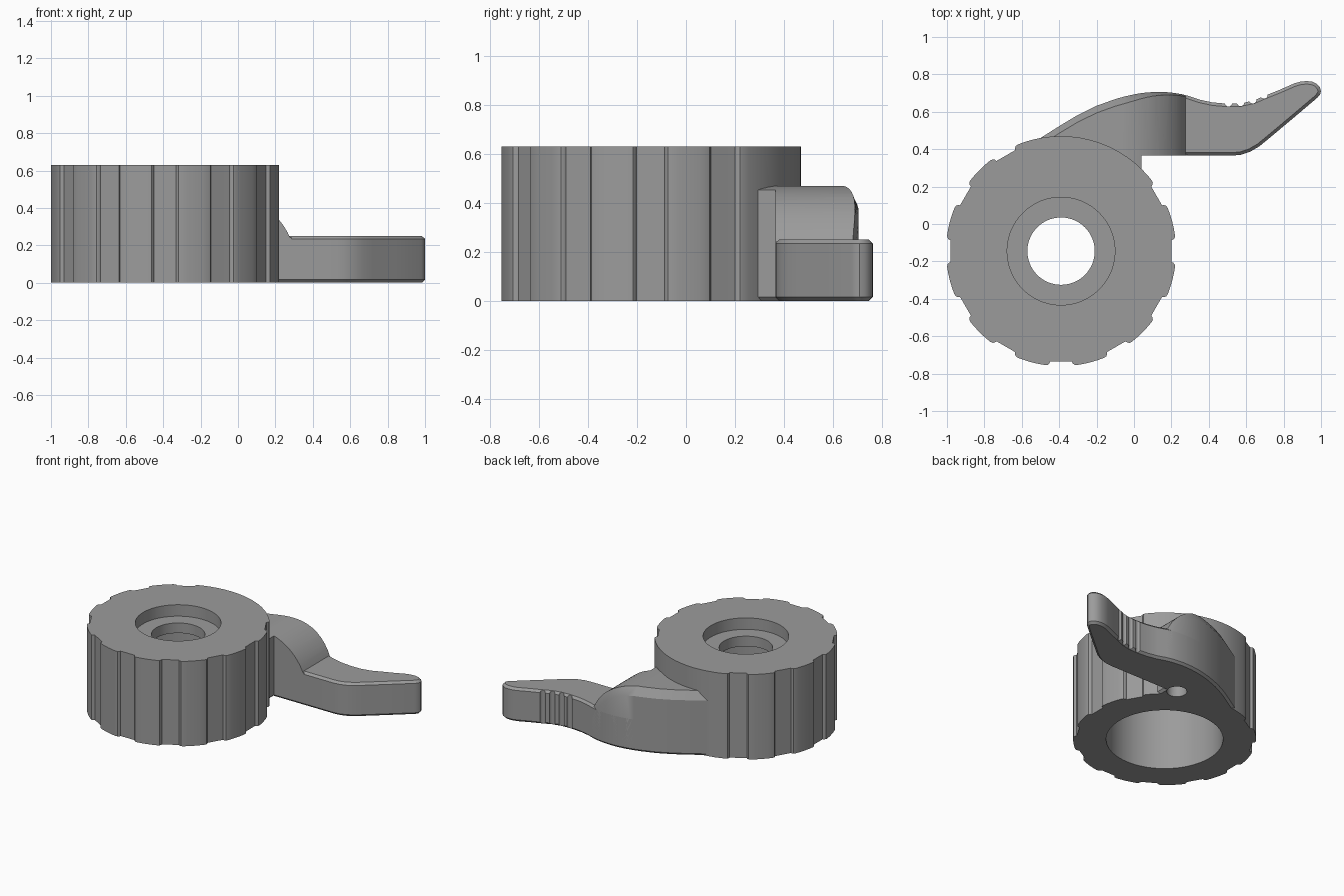
import bpy, bmesh, math

if "Cube" in bpy.data.objects:
    bpy.data.objects.remove(bpy.data.objects["Cube"])

CX, CY = -0.39, -0.145          # knob axis
grey = bpy.data.materials.new("mid_grey")
grey.diffuse_color = (0.33, 0.33, 0.33, 1)
grey.use_nodes = True
grey.node_tree.nodes["Principled BSDF"].inputs["Base Color"].default_value = grey.diffuse_color


def obj_from_rings(name, rings, closed=False):
    """Solid lofted through rings of equal counts; closed joins last to first."""
    bm = bmesh.new()
    vs = [[bm.verts.new(p) for p in r] for r in rings]
    n = len(vs[0])
    pairs = list(zip(vs, vs[1:])) + ([(vs[-1], vs[0])] if closed else [])
    for a, b in pairs:
        for i in range(n):
            j = (i + 1) % n
            bm.faces.new((a[i], a[j], b[j], b[i]))
    if not closed:
        bm.faces.new(vs[0][::-1])
        bm.faces.new(vs[-1])
    bmesh.ops.recalc_face_normals(bm, faces=bm.faces)
    me = bpy.data.meshes.new(name)
    bm.to_mesh(me)
    bm.free()
    me.materials.append(grey)
    ob = bpy.data.objects.new(name, me)
    bpy.context.collection.objects.link(ob)
    return ob


def prism(name, pts, z0, z1):
    return obj_from_rings(name, [[(x, y, z) for x, y in pts] for z in (z0, z1)])


def circle(x, y, r, n=64):
    return [(x + r * math.cos(2 * math.pi * i / n),
             y + r * math.sin(2 * math.pi * i / n)) for i in range(n)]


def polar(r, deg):
    a = math.radians(deg)
    return (CX + r * math.cos(a), CY + r * math.sin(a))


def cut(ob, cutters):
    """Apply boolean differences."""
    bpy.context.view_layer.objects.active = ob
    for c in cutters:
        c.hide_render = True
        m = ob.modifiers.new("cut", 'BOOLEAN')
        m.operation, m.solver, m.object = 'DIFFERENCE', 'EXACT', c
        bpy.ops.object.modifier_apply(modifier=m.name)


def smooth(ob):
    bpy.ops.object.select_all(action='DESELECT')
    ob.select_set(True)
    bpy.context.view_layer.objects.active = ob
    bpy.ops.object.shade_smooth_by_angle(angle=math.radians(28))


# Knob outline as (angle, radius): recess every 30 degrees, none at the arm
outline = []
for k in range(12):
    c = 30 * k
    if c in (60, 90):
        outline += [(c + d, .615) for d in (-10, -5, 0, 5, 10, 15)]
    else:
        outline += [(c + d, r) for d, r in (
            (-11, .615), (-8, .615), (-6.7, .612), (-5.9, .603), (-5.6, .593),
            (-2.8, .5908), (0, .590), (2.8, .5908), (5.6, .593), (5.9, .603),
            (6.7, .612), (8, .615), (11, .615), (15, .615))]


def ring(z, r=None):
    return [(*polar(r or ro, a), z) for a, ro in outline]


# Knob: grip wall, counterbore, shaft hole and wide lower bore in one closed loft
knob = obj_from_rings("knob", [
    ring(0), ring(.63), ring(.63, .288), ring(.545, .288), ring(.545, .18),
    ring(.47, .18), ring(.47, .393), ring(0, .393)], closed=True)

# Arm outline seen from above
back = [(-.5, .46), (-.4, .523), (-.3, .583), (-.2, .632), (-.1, .668), (-.05, .682),
        (0, .693), (.04, .70), (.08, .704), (.115, .706), (.15, .706), (.185, .704),
        (.22, .70), (.25, .695), (.285, .687)]
grip = [(.35, .665), (.42, .65), (.5, .643), (.57, .645), (.64, .66), (.70, .686),
        (.78, .718), (.86, .753), (.89, .761), (.92, .764), (.95, .762), (.975, .751),
        (.993, .732), (1.0, .71), (.995, .693), (.98, .675), (.85, .565), (.72, .456),
        (.67, .415), (.62, .386), (.57, .37), (.52, .365)]
root = [(.04, .365), (.04, .28)] + [polar(.5, a) for a in range(45, 106, 10)]

# Handle: low full-length lever with chamfered top and bottom edges
handle = prism("handle", (back + grip + root)[::-1], 0, 0.25)
bm = bmesh.new()
bm.from_mesh(handle.data)
rim = [e for e in bm.edges if abs(e.verts[0].co.z - e.verts[1].co.z) < 1e-4]
bmesh.ops.bevel(bm, geom=rim, offset=0.016, segments=1, affect='EDGES')
bm.to_mesh(handle.data)
bm.free()


def drop_height(x):
    """Height of the rounded drop from shoulder to handle."""
    return .09 + math.sqrt(.38 ** 2 - max(0, x + .07) ** 2)


# Shoulder: taller root, chamfered along the back edge, chamfer fading at the drop
foot = back + [(.285, .365)] + root
nb = len(back)
mid = [(x, y, min(.41, drop_height(x) - .06) if i < nb else .41)
       for i, (x, y) in enumerate(foot)]
top = [(x, y - .038 if i < nb else y, .47) for i, (x, y) in enumerate(foot)]
shoulder = obj_from_rings("shoulder", [[(x, y, .03) for x, y in foot], mid, top])

# Cutter for the rounded drop
arc = [(-.07 + .38 * math.sin(a), .09 + .38 * math.cos(a))
       for a in (math.radians(66.5 * i / 14) for i in range(15))]
arc[0] = (-.07, .4705)
section = arc + [(.5, .24), (.5, .6), (-.07, .6)]
drop = obj_from_rings("drop_cutter", [[(x, y, z) for x, z in section] for y in (.1, .9)])

# Cutters: blind pin hole and finger grooves
pin = prism("pin_cutter", circle(-.04, .40, .068, 32), -.1, .36)
grooves = [prism("groove_cutter", circle(x, y, .02, 16), -.1, .4)
           for x, y in ((.505, .648), (.57, .65), (.635, .664), (.695, .69))]

cut(knob, [pin])
cut(shoulder, [drop, pin])
cut(handle, [pin] + grooves)
for c in [pin, drop] + grooves:
    bpy.data.objects.remove(c, do_unlink=True)
for part in (knob, shoulder, handle):
    smooth(part)
